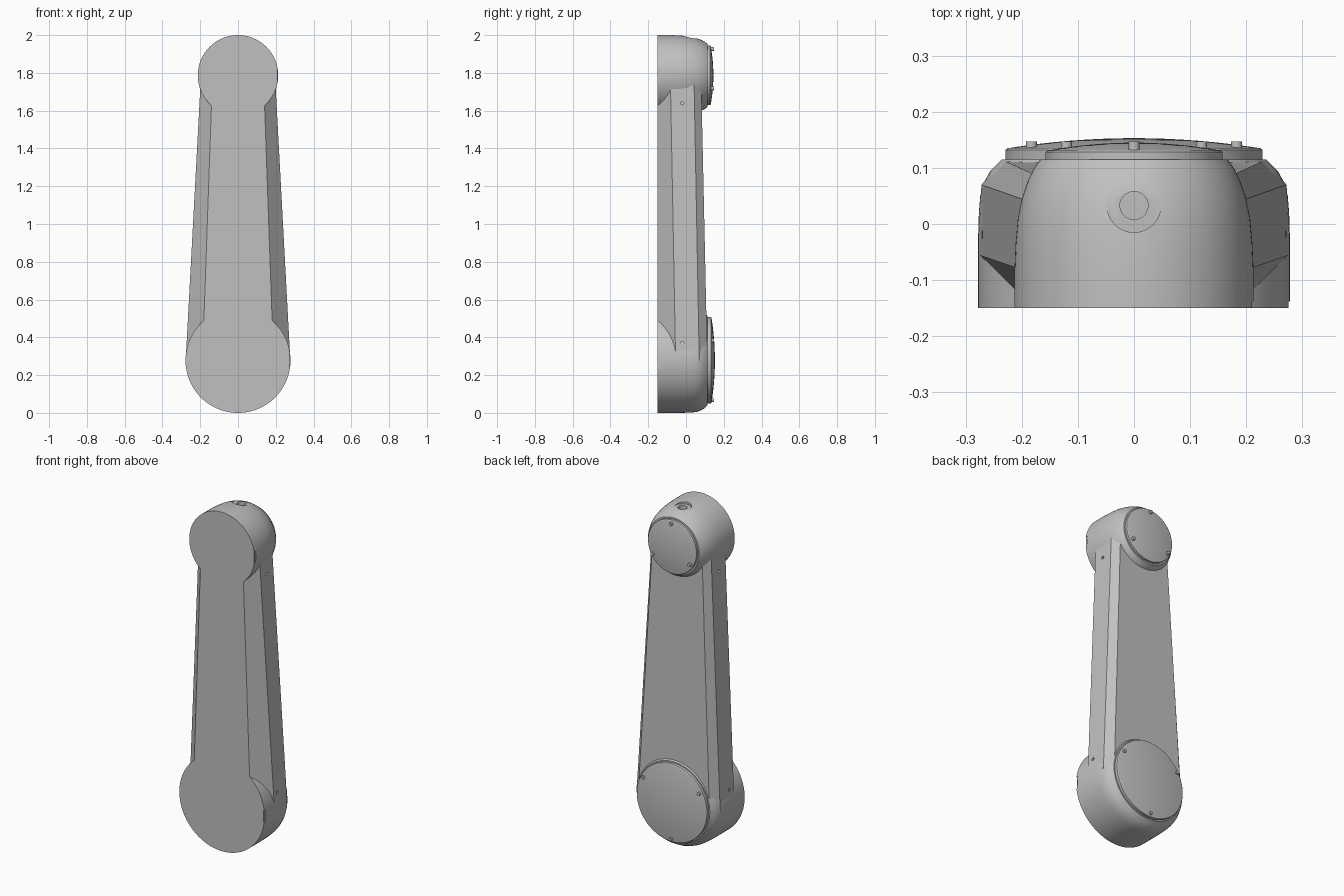
import bpy, bmesh, math
from mathutils import Matrix, Vector

if "Cube" in bpy.data.objects:
    bpy.data.objects.remove(bpy.data.objects["Cube"], do_unlink=True)

grey = bpy.data.materials.new("light_grey")
grey.use_nodes = True
colour = (0.53, 0.53, 0.53, 1)
grey.diffuse_color = colour
grey.node_tree.nodes["Principled BSDF"].inputs["Base Color"].default_value = colour

FRONT = -0.15
LOW_Z, LOW_R = 0.278, 0.278
TOP_Z, TOP_R = 1.787, 0.213


def finish(bm, name):
    bmesh.ops.recalc_face_normals(bm, faces=bm.faces[:])
    mesh = bpy.data.meshes.new(name)
    bm.to_mesh(mesh)
    bm.free()
    mesh.materials.append(grey)
    obj = bpy.data.objects.new(name, mesh)
    bpy.context.collection.objects.link(obj)
    return obj


def select(obj):
    bpy.ops.object.select_all(action="DESELECT")
    obj.select_set(True)
    bpy.context.view_layer.objects.active = obj


def smooth(obj):
    select(obj)
    bpy.ops.object.shade_smooth_by_angle(angle=math.radians(25))


def loft(rings, name):
    """Skin closed rings of points and close both ends."""
    bm = bmesh.new()
    loops = [[bm.verts.new(p) for p in ring] for ring in rings]
    for a, b in zip(loops, loops[1:]):
        for i in range(len(a)):
            j = (i + 1) % len(a)
            bm.faces.new((a[i], a[j], b[j], b[i]))
    bm.faces.new(loops[0])
    bm.faces.new(loops[-1])
    return finish(bm, name)


def lathe(profile, z, name, n=96):
    """Turn (radius, y) points about a y-axis through height z."""
    turn = [2 * math.pi * i / n for i in range(n)]
    return loft([[(r * math.sin(a), y, z + r * math.cos(a)) for a in turn]
                 for r, y in profile], name)


def rod(name, centre, direction, radius, depth, n=32):
    bm = bmesh.new()
    spin = Vector(direction).to_track_quat("Z", "Y").to_matrix().to_4x4()
    bmesh.ops.create_cone(bm, cap_ends=True, segments=n, radius1=radius,
                          radius2=radius, depth=depth,
                          matrix=Matrix.Translation(centre) @ spin)
    return finish(bm, name)


def block(name, centre, size):
    bm = bmesh.new()
    bmesh.ops.create_cube(bm, size=1, matrix=Matrix.Translation(centre)
                          @ Matrix.Diagonal((*size, 1)))
    return finish(bm, name)


def cut(obj, cutter):
    cutter.hide_render = True
    mod = obj.modifiers.new("cut", "BOOLEAN")
    mod.operation, mod.solver, mod.object = "DIFFERENCE", "EXACT", cutter
    select(obj)
    bpy.ops.object.modifier_apply(modifier=mod.name)
    bpy.data.objects.remove(cutter, do_unlink=True)


# Joint housings
lower = lathe([(LOW_R, FRONT), (LOW_R, -0.03), (0.2765, 0.02), (0.274, 0.05),
               (0.268, 0.073), (0.256, 0.095), (0.236, 0.115)],
              LOW_Z, "lower_housing")
upper = lathe([(TOP_R, FRONT), (TOP_R, -0.08), (0.211, -0.035), (0.207, 0.01),
               (0.2, 0.045), (0.19, 0.075), (0.179, 0.098), (0.167, 0.115)],
              TOP_Z, "upper_housing")

# Shallow notches on the front rims
for housing, r, z in ((lower, LOW_R, LOW_Z), (upper, TOP_R, TOP_Z)):
    cut(housing, block("notch_cutter", (r + 0.005, FRONT, z), (0.02, 0.024, 0.07)))

# Cable port with a flat seat on the upper housing
cut(upper, rod("seat_cutter", (0, 0.033, 2.033), (0, 0, 1), 0.048, 0.1))
cut(upper, rod("port_cutter", (0, 0.033, 1.99), (0, 0, 1), 0.025, 0.06))
smooth(lower)
smooth(upper)


# Tapered arm with chamfered corners
def section(z, half):
    return [(x, y, z) for x, y in half] + [(-x, y, z) for x, y in reversed(half)]


arm = loft([section(LOW_Z, [(0.188, FRONT), (0.277, -0.055), (0.272, 0.07), (0.232, 0.113)]),
            section(TOP_Z, [(0.135, FRONT), (0.196, -0.083), (0.192, 0.042), (0.16, 0.08)])],
           "arm_beam")

# Small holes in both sides of the arm
for side in (-1, 1):
    for x, z in ((0.272, 0.37), (0.204, 1.64)):
        cut(arm, rod("hole_cutter", (side * x, -0.02, z), (1, 0, 0), 0.009, 0.03, 16))


# Domed covers, each held by three screws
def cover(name, z, radius, rim, crown, screw_r, first):
    steps = [i / 8 for i in range(8)] + [0.97]
    dome = [((radius - 0.004) * (1 - t), rim + (crown - rim) * (1 - (1 - t) ** 2))
            for t in steps]
    smooth(lathe([(radius, 0.108), (radius, rim - 0.003)] + dome, z, name + "_cover"))
    for i in range(3):
        a = math.radians(first + 120 * i)
        smooth(rod(f"{name}_screw_{i + 1}",
                   (screw_r * math.sin(a), 0.136, z + screw_r * math.cos(a)),
                   (0, 1, 0), 0.01, 0.022, 20))


cover("lower", LOW_Z, 0.229, 0.135, 0.153, 0.211, 60)
cover("upper", TOP_Z, 0.158, 0.131, 0.145, 0.139, 0)
